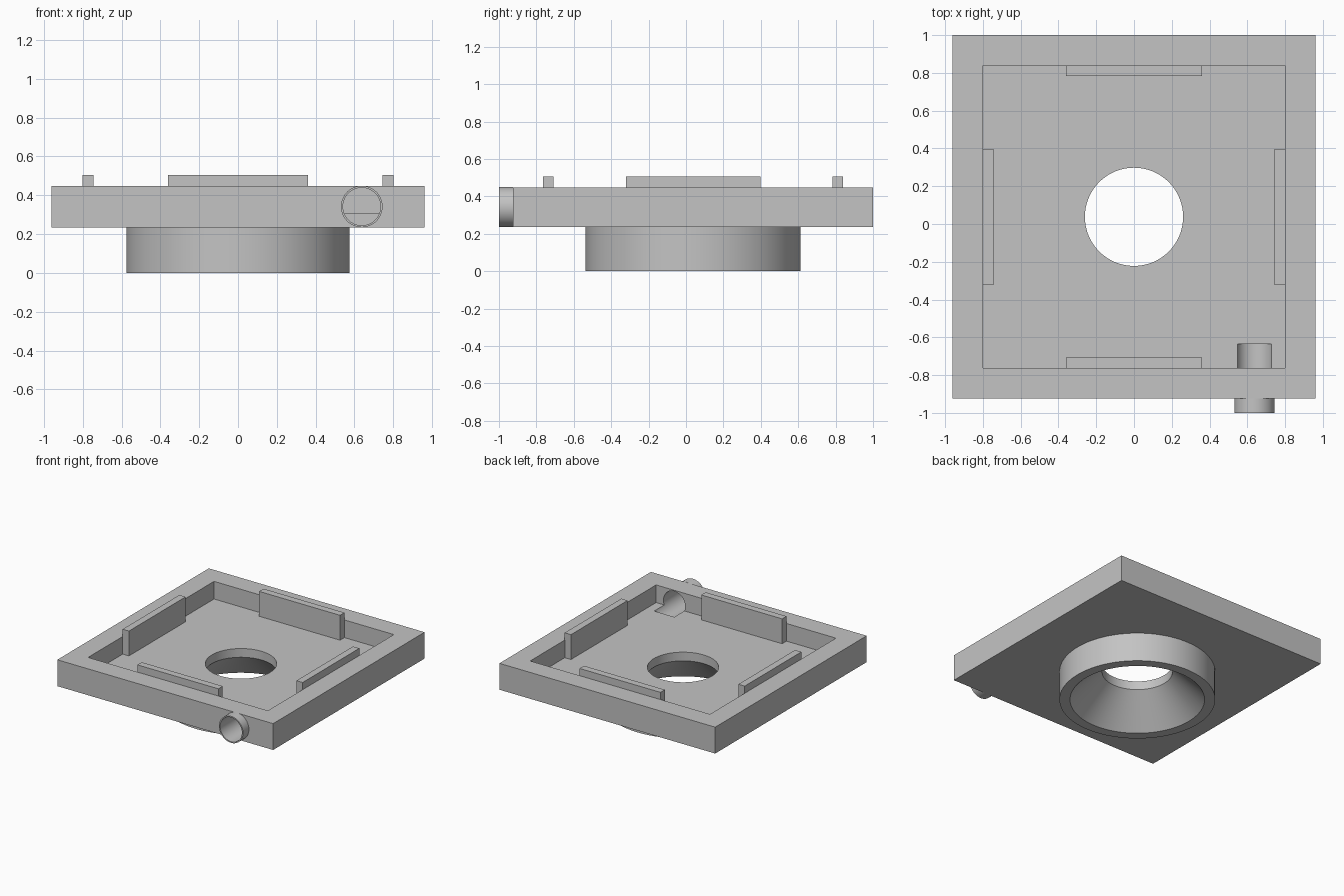
import bpy, bmesh, math
from mathutils import Matrix, Vector

if "Cube" in bpy.data.objects:
    bpy.data.objects.remove(bpy.data.objects["Cube"], do_unlink=True)

grey = bpy.data.materials.new("light_grey")
grey.use_nodes = True
colour = (0.55, 0.55, 0.55, 1)
grey.diffuse_color = colour
grey.node_tree.nodes["Principled BSDF"].inputs["Base Color"].default_value = colour

CY = 0.038                  # middle of the plate in y
FLOOR, BASE, RIM = 0.305, 0.235, 0.447
PIPE = Vector((0.638, 0, 0.342))


def finish(name, bm):
    bmesh.ops.recalc_face_normals(bm, faces=bm.faces)
    mesh = bpy.data.meshes.new(name)
    bm.to_mesh(mesh)
    bm.free()
    mesh.materials.append(grey)
    obj = bpy.data.objects.new(name, mesh)
    bpy.context.collection.objects.link(obj)
    return obj


def box(name, lo, hi):
    lo, hi = Vector(lo), Vector(hi)
    bm = bmesh.new()
    size = Matrix.Diagonal((hi - lo).to_4d())
    bmesh.ops.create_cube(bm, size=1, matrix=Matrix.Translation((lo + hi) / 2) @ size)
    return finish(name, bm)


def lathe(name, profile, matrix, steps=96):
    """Turn a closed (radius, height) profile around its own z axis."""
    bm = bmesh.new()
    verts = [bm.verts.new((r, 0, h)) for r, h in profile]
    edges = [bm.edges.new((v, verts[i - 1])) for i, v in enumerate(verts)]
    bmesh.ops.spin(bm, geom=verts + edges, cent=(0, 0, 0), axis=(0, 0, 1),
                   angle=math.tau, steps=steps, use_merge=False)
    bmesh.ops.remove_doubles(bm, verts=bm.verts, dist=0.0001)
    bmesh.ops.transform(bm, matrix=matrix, verts=bm.verts)
    return finish(name, bm)


def drill(name, radius, depth, matrix):
    """Solid cylinder used as a cutter."""
    bm = bmesh.new()
    bmesh.ops.create_cone(bm, cap_ends=True, segments=96, radius1=radius, radius2=radius,
                          depth=depth, matrix=matrix)
    return finish(name, bm)


def smooth(obj):
    bpy.ops.object.select_all(action="DESELECT")
    obj.select_set(True)
    bpy.context.view_layer.objects.active = obj
    bpy.ops.object.shade_smooth_by_angle(angle=math.radians(30))


# Square tray with pocket, centre hole and pipe bore
tray = box("tray", (-0.96, -0.925, BASE), (0.96, 1.0, RIM))
along_y = Matrix.Rotation(math.radians(90), 4, "X")
cutters = [
    box("pocket_cutter", (-0.8, -0.763, FLOOR), (0.8, 0.838, 0.6)),
    drill("hole_cutter", 0.26, 1, Matrix.Translation((0, CY, 0.3))),
    drill("bore_cutter", 0.097, 0.4,
          Matrix.Translation(PIPE + Vector((0, -0.835, 0))) @ along_y),
]
bpy.context.view_layer.objects.active = tray
for cutter in cutters:
    mod = tray.modifiers.new(cutter.name, "BOOLEAN")
    mod.operation = "DIFFERENCE"
    mod.solver = "EXACT"
    mod.object = cutter
    bpy.ops.object.modifier_apply(modifier=mod.name)
    bpy.data.objects.remove(cutter, do_unlink=True)
smooth(tray)

# Round collar underneath, with a funnel inside
smooth(lathe("funnel_collar", [(0.575, BASE), (0.575, 0), (0.497, 0), (0.26, BASE)],
             Matrix.Translation((0, CY, 0))))

# Short pipe stub on the front
smooth(lathe("pipe_stub", [(0.107, 0), (0.107, 0.075), (0.097, 0.075), (0.097, 0)],
             Matrix.Translation(PIPE + Vector((0, -0.925, 0))) @ along_y, 64))

# Locating tabs along the four pocket walls
HALF, TOP = 0.36, 0.505
for side, x in (("right", -0.773), ("left", 0.773)):
    box(side + "_tab", (x - 0.028, CY - HALF, FLOOR), (x + 0.028, CY + HALF, TOP))
for side, y in (("front", -0.736), ("back", 0.811)):
    box(side + "_tab", (-HALF, y - 0.028, FLOOR), (HALF, y + 0.028, TOP))
